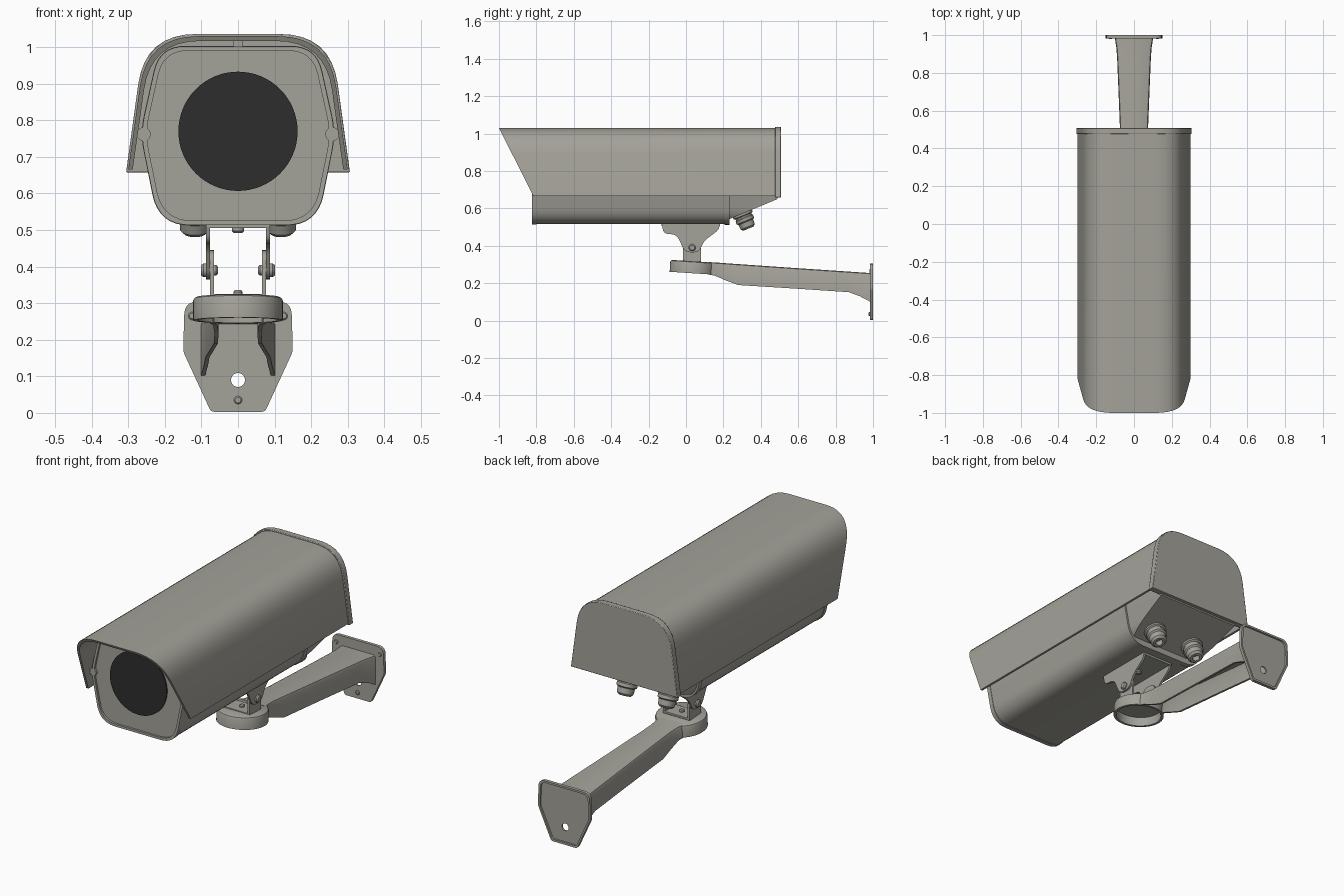
import bpy, bmesh, math
from mathutils import Matrix, Vector

if "Cube" in bpy.data.objects:
    bpy.data.objects.remove(bpy.data.objects["Cube"])


def material(name, rgb):
    m = bpy.data.materials.new(name)
    m.diffuse_color = (*rgb, 1)
    m.use_nodes = True
    m.node_tree.nodes["Principled BSDF"].inputs["Base Color"].default_value = m.diffuse_color
    return m


GREY = material("warm_grey_paint", (0.37, 0.36, 0.32))
DARK = material("dark_glass", (0.026, 0.026, 0.026))


def finish(name, bm, mat=GREY, bevel=0):
    bmesh.ops.remove_doubles(bm, verts=bm.verts, dist=1e-5)
    bmesh.ops.recalc_face_normals(bm, faces=bm.faces)
    me = bpy.data.meshes.new(name)
    bm.to_mesh(me)
    bm.free()
    ob = bpy.data.objects.new(name, me)
    bpy.context.collection.objects.link(ob)
    me.materials.append(mat)
    bpy.ops.object.select_all(action='DESELECT')
    ob.select_set(True)
    bpy.context.view_layer.objects.active = ob
    if bevel:
        b = ob.modifiers.new("soft_edges", 'BEVEL')
        b.width, b.segments, b.limit_method = bevel, 2, 'ANGLE'
        b.angle_limit = math.radians(50)
    bpy.ops.object.shade_smooth_by_angle(angle=math.radians(35))
    return ob


def skin(shells):
    """Closed solid through rings of points; extra shells become holes."""
    bm = bmesh.new()
    caps = ([], [])
    for rings in shells:
        vs = [[bm.verts.new(p) for p in r] for r in rings]
        n = len(vs[0])
        for a, b in zip(vs, vs[1:]):
            for i in range(n):
                j = (i + 1) % n
                bm.faces.new((a[i], a[j], b[j], b[i]))
        for cap, r in zip(caps, (vs[0], vs[-1])):
            cap += [bm.edges.get((r[i], r[(i + 1) % n])) for i in range(n)]
    for cap in caps:
        bmesh.ops.triangle_fill(bm, use_beauty=True, edges=cap)
    return bm


def rounded(corners, n=8):
    """Polygon of (a, b, radius) corners with curved corners."""
    out = []
    for i, (a, b, r) in enumerate(corners):
        p = Vector((a, b))
        if r == 0:
            out.append(p)
            continue
        q0 = Vector(corners[i - 1][:2])
        q1 = Vector(corners[(i + 1) % len(corners)][:2])
        s, e = p + (q0 - p).normalized() * r, p + (q1 - p).normalized() * r
        for k in range(n + 1):
            t = k / n
            out.append(s * (1 - t) ** 2 + p * 2 * t * (1 - t) + e * t * t)
    return out


def mirrored(half):
    """Corners of the right half, top to bottom, completed on the left."""
    return half + [(-a, b, r) for a, b, r in reversed(half)]


def circle(a, b, r, n=32):
    return [Vector((a + r * math.cos(2 * math.pi * i / n), b + r * math.sin(2 * math.pi * i / n)))
            for i in range(n)]


def along_y(loops, y0, y1):
    return skin([[[(p.x, y, p.y) for p in lp] for y in (y0, y1)] for lp in loops])


def along_x(loop, x0, x1):
    return skin([[[(x, p.x, p.y) for p in loop] for x in (x0, x1)]])


def scaled(loop, s, c=0.76):
    return [Vector((p.x * s, c + (p.y - c) * s)) for p in loop]


def lathe(name, profile, origin, axis, mat=GREY, n=32):
    """Turned part: (radius, distance) profile along an axis."""
    rot = Vector(axis).to_track_quat('Z', 'Y').to_matrix().to_4x4()
    m = Matrix.Translation(origin) @ rot
    bm = bmesh.new()
    rings = [[bm.verts.new(m @ Vector((p.x, p.y, h))) for p in circle(0, 0, r, n)] for r, h in profile]
    for a, b in zip(rings, rings[1:]):
        for i in range(n):
            bm.faces.new((a[i], a[(i + 1) % n], b[(i + 1) % n], b[i]))
    bmesh.ops.remove_doubles(bm, verts=bm.verts, dist=1e-5)
    return finish(name, bm, mat)


def bolt(name, origin, axis, r, h):
    lathe(name, [(0, 0), (r, 0), (r, h * .6), (r * .7, h), (0, h)], origin, axis, n=20)


# Sunshield: open-bottomed curved shell with a raked front edge
outer = rounded([(-.300, .665, 0), (-.249, 1.03, .14), (.249, 1.03, .14), (.300, .665, 0)])
inner = rounded([(.288, .665, 0), (.238, 1.017, .135), (-.238, 1.017, .135), (-.288, .665, 0)])
shield = outer + inner
bm = skin([[[(p.x, -1 + (1.03 - p.y) * .505, p.y) for p in shield],
            [(p.x, .485, p.y) for p in shield]]])
finish("sunshield", bm)

# Closed rear cap of the shield
cap = rounded([(-.306, .658, 0), (-.254, 1.036, .14), (.254, 1.036, .14), (.306, .658, 0)])
finish("shield_rear_cap", along_y([cap], .476, .508), bevel=.006)

# Camera housing, front rim, rear collar
section = rounded(mirrored([(.212, 1.0, .07), (.264, .765, .05), (.214, .516, .085)]))
finish("housing", along_y([section], -.812, .21))
finish("front_rim", along_y([scaled(section, 1.01), scaled(section, .96)], -.823, -.80))
finish("rear_collar", along_y([scaled(section, 1.015)], .205, .232))

# Housing tail with sloped underside
bm = along_y([scaled(section, .98)], .22, .49)
cut = bmesh.ops.bisect_plane(bm, geom=bm.verts[:] + bm.edges[:] + bm.faces[:], dist=1e-6,
                             plane_co=(0, .23, .542), plane_no=(0, .108, -.26), clear_outer=True)
edges = [e for e in cut['geom_cut'] if isinstance(e, bmesh.types.BMEdge)]
bmesh.ops.triangle_fill(bm, use_beauty=True, edges=edges)
finish("housing_tail", bm)

# Window disc and small spacer between housing and shield
lathe("window", [(0, 0), (.163, 0), (.163, .007), (0, .007)], (0, -.811, .77), (0, -1, 0), DARK, 64)
finish("shield_spacer", along_y([rounded([(-.012, .99, 0), (.012, .99, 0), (.012, 1.02, 0),
                                          (-.012, 1.02, 0)])], -.80, .45))

for s, side in ((-1, "left"), (1, "right")):
    # Seam ribs along the housing sides
    finish(side + "_seam_rib", along_y([circle(s * .258, .762, .019, 20)], -.823, .45))
    # Cable glands
    lathe(side + "_cable_gland",
          [(0, -.02), (.055, -.02), (.055, .014), (.046, .018), (.046, .026), (.05, .03), (.05, .046),
           (.042, .052), (.04, .08), (.03, .09), (.018, .09), (.018, .06), (0, .06)],
          (s * .118, .30, .575), (0, .38, -.92))
    # Saddle bracket cheeks hanging from the housing
    cheek = rounded([(-.13, .518, 0), (-.12, .465, .025), (-.05, .46, .03), (-.005, .365, .03),
                     (.07, .365, .03), (.095, .425, .03), (.175, .485, .02), (.182, .518, 0)], 5)
    finish(side + "_saddle_cheek", along_x(cheek, s * .077, s * .088))
    # Swivel yoke ears
    ear = rounded([(-.015, .318, 0), (.08, .318, 0), (.08, .445, .045), (-.015, .445, .045)], 6)
    finish(side + "_yoke_ear", along_x(ear, s * .066, s * .077))
    # Pivot bolts and nuts
    bolt(side + "_pivot_bolt", (s * .086, .033, .39), (s, 0, 0), .019, .015)
    bolt(side + "_pivot_nut", (s * .068, .033, .39), (-s, 0, 0), .015, .013)
    # Upper wall screws
    bolt(side + "_wall_screw", (s * .125, .988, .265), (0, -1, 0), .011, .008)


def box(name, lo, hi, bevel=.002):
    bm = bmesh.new()
    bmesh.ops.create_cube(bm, size=1)
    for v in bm.verts:
        v.co = [l + (h - l) * (c + .5) for l, h, c in zip(lo, hi, v.co)]
    finish(name, bm, bevel=bevel)


box("saddle_plate", (-.088, -.13, .505), (.088, .182, .518))
box("yoke_base", (-.077, -.015, .314), (.077, .08, .325))
bolt("saddle_bolt", (0, .03, .506), (0, 0, -1), .017, .014)
bolt("yoke_bolt", (0, .033, .324), (0, 0, 1), .012, .012)

# Swivel cup at the arm end, hollow underneath, slightly tilted
lathe("swivel_cup", [(0, .036), (.113, .036), (.120, .032), (.123, .024), (.123, -.028),
                     (.110, -.028), (.110, .018), (0, .018)],
      (0, .037, .281), (0, .065, 1), n=48)

# Arm: inverted channel that widens towards the wall
stations = [(.12, .078, .313, .246), (.155, .068, .311, .240), (.21, .064, .307, .216),
            (.28, .066, .302, .190), (.60, .078, .280, .170), (.87, .089, .262, .152),
            (.93, .093, .258, .130), (.99, .102, .254, .098)]
rings = []
for y, w, top, low in stations:
    t, c = .011, .014
    right = [(w, low), (w, top - c), (w - c * .3, top - c * .3), (w - c, top)]
    under = [(w - c, top - t), (w - t, top - c - .003), (w - t, low)]
    loop = [(-x, z) for x, z in right] + right[::-1] + under[::-1] + [(-x, z) for x, z in under]
    rings.append([(x, y, z) for x, z in loop])
finish("arm", skin([rings]))

# Wall plate with hole, raised edge at the back, lower screw
plate = rounded(mirrored([(.146, .304, .035), (.15, .168, .01), (.074, .003, .01)]), 5)
finish("wall_plate", along_y([plate, circle(0, .09, .019)], .983, .990))
finish("wall_plate_rim", along_y([plate, scaled(plate, .93, .16)], .984, 1.0))
bolt("lower_wall_screw", (0, .985, .035), (0, -1, 0), .011, .008)
